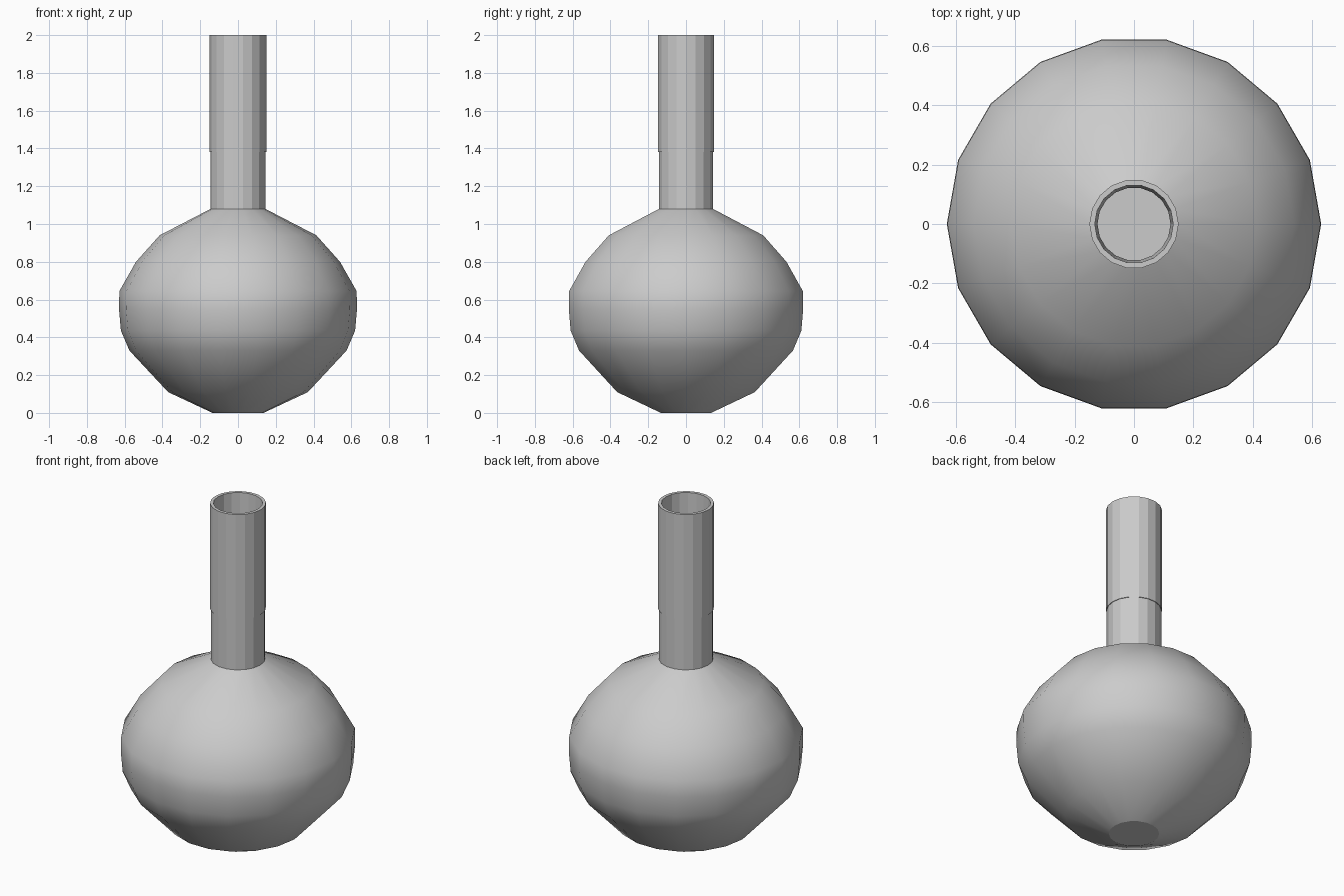
import bpy, bmesh, math

if "Cube" in bpy.data.objects:
    bpy.data.objects.remove(bpy.data.objects["Cube"])

SIDES = 18


def lathe(name, profile, smooth, cap_start=False):
    """Spin a (radius, z) profile around the z axis."""
    bm = bmesh.new()
    rings = []
    for r, z in profile:
        rings.append([bm.verts.new((r * math.cos(2 * math.pi * i / SIDES),
                                    r * math.sin(2 * math.pi * i / SIDES), z))
                      for i in range(SIDES)])
    for a, b in zip(rings, rings[1:]):
        for i in range(SIDES):
            j = (i + 1) % SIDES
            f = bm.faces.new((a[i], a[j], b[j], b[i]))
            f.smooth = smooth
    if cap_start:
        bm.faces.new(rings[0][::-1])
        for e in bm.edges:
            if all(v in rings[0] for v in e.verts):
                e.smooth = False
    mesh = bpy.data.meshes.new(name)
    bm.to_mesh(mesh)
    bm.free()
    obj = bpy.data.objects.new(name, mesh)
    bpy.context.collection.objects.link(obj)
    return obj


# Round belly with a small flat base
belly = [(0.135, 0), (0.37, 0.11), (0.575, 0.33), (0.62, 0.435), (0.63, 0.55),
         (0.628, 0.645), (0.54, 0.80), (0.415, 0.94), (0.145, 1.08)]
lathe("bottle_body", belly, True, cap_start=True)

# Faceted neck: outer wall, flat rim, then inner wall
neck = [(0.146, 1.08), (0.146, 1.38), (0.15, 1.38), (0.15, 2.0),
        (0.132, 2.0), (0.123, 1.38), (0.123, 1.06)]
lathe("bottle_neck", neck, False)

# Inside lining of the belly, ending in a flat floor
lining = [(0.13, 0.02), (0.36, 0.135), (0.555, 0.345), (0.60, 0.44), (0.61, 0.55),
          (0.608, 0.64), (0.525, 0.785), (0.40, 0.92), (0.123, 1.06)]
inside = lathe("bottle_inside", lining, True, cap_start=True)
inside.data.flip_normals()
